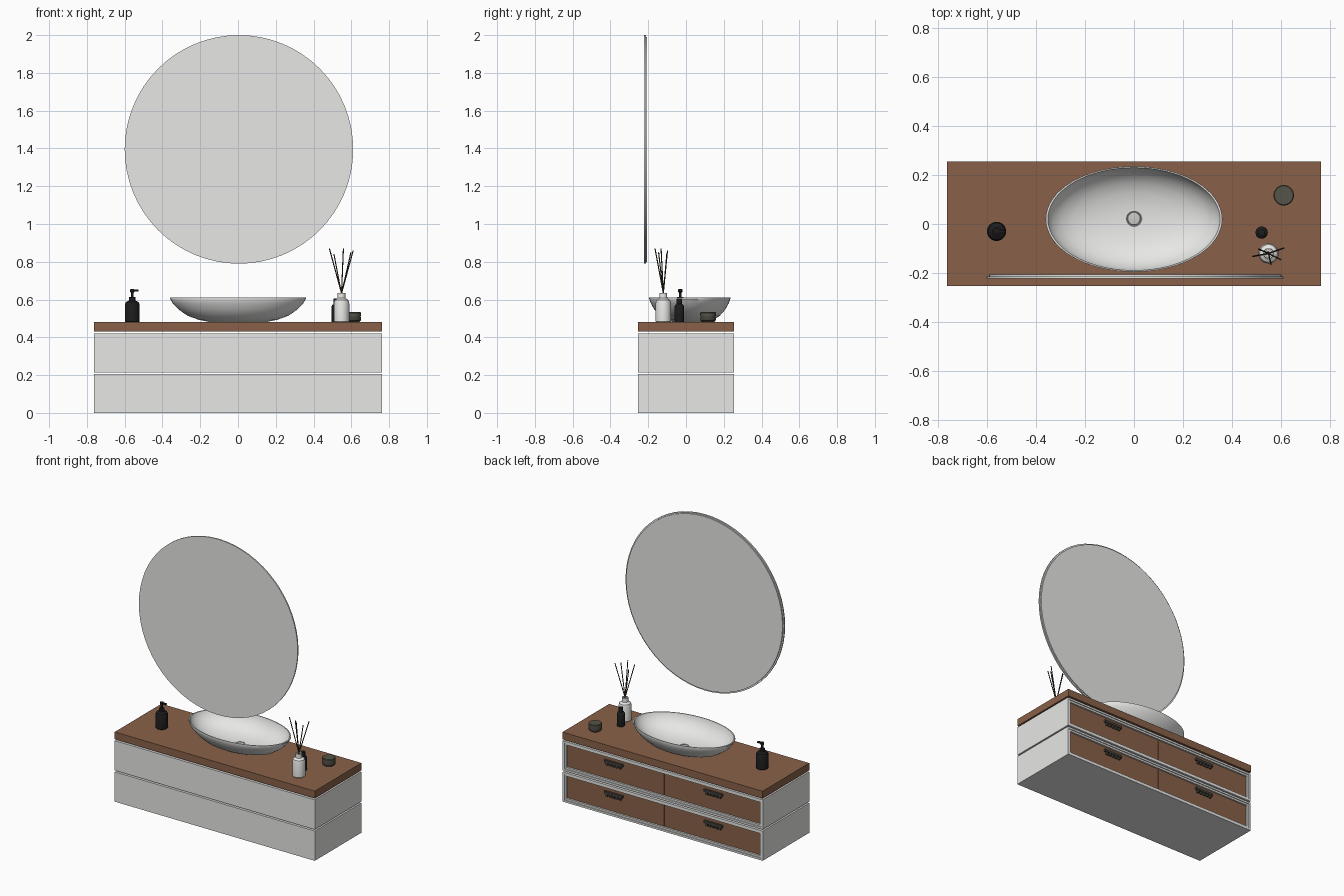
import bpy, bmesh, math
from mathutils import Vector, Matrix

if "Cube" in bpy.data.objects:
    bpy.data.objects.remove(bpy.data.objects["Cube"], do_unlink=True)


def material(name, rgb):
    m = bpy.data.materials.new(name)
    m.use_nodes = True
    m.diffuse_color = (*rgb, 1)
    m.node_tree.nodes["Principled BSDF"].inputs["Base Color"].default_value = (*rgb, 1)
    return m


WHITE = material("white lacquer", (0.8, 0.8, 0.79))
WOOD = material("brown wood", (0.25, 0.12, 0.065))
BLACK = material("black plastic", (0.012, 0.012, 0.012))
BRONZE = material("dark bronze", (0.06, 0.055, 0.045))
OLIVE = material("olive glass", (0.09, 0.09, 0.065))
REED = material("dark reed", (0.06, 0.035, 0.02))
STEEL = material("light steel", (0.6, 0.6, 0.59))


def finish(name, bm, mat, smooth=False):
    bmesh.ops.recalc_face_normals(bm, faces=bm.faces)
    me = bpy.data.meshes.new(name)
    bm.to_mesh(me)
    bm.free()
    me.materials.append(mat)
    if smooth:
        me.polygons.foreach_set("use_smooth", [True] * len(me.polygons))
        me.set_sharp_from_angle(angle=math.radians(35))
    ob = bpy.data.objects.new(name, me)
    bpy.context.collection.objects.link(ob)
    return ob


def box_mesh(lo, hi):
    bm = bmesh.new()
    lo, hi = Vector(lo), Vector(hi)
    bmesh.ops.create_cube(bm, size=1, matrix=Matrix.Translation((lo + hi) / 2)
                          @ Matrix.Diagonal((*(hi - lo), 1)))
    return bm


def box(name, lo, hi, mat):
    return finish(name, box_mesh(lo, hi), mat)


def lathe(name, profile, loc, mat, scale=(1, 1), segs=32):
    """Spin (radius, height) points around the upright axis."""
    bm = bmesh.new()
    vs = [bm.verts.new((r, 0, z)) for r, z in profile]
    es = [bm.edges.new(p) for p in zip(vs, vs[1:])]
    bmesh.ops.spin(bm, geom=vs + es, cent=(0, 0, 0), axis=(0, 0, 1),
                   angle=math.tau, steps=segs, use_duplicate=False)
    bmesh.ops.remove_doubles(bm, verts=bm.verts, dist=1e-5)
    bmesh.ops.scale(bm, vec=(*scale, 1), verts=bm.verts)
    ob = finish(name, bm, mat, True)
    ob.location = loc
    return ob


def rod(name, a, b, radius, mat):
    a, b = Vector(a), Vector(b)
    bm = bmesh.new()
    rot = (b - a).to_track_quat('Z', 'Y').to_matrix().to_4x4()
    bmesh.ops.create_cone(bm, cap_ends=True, segments=8, radius1=radius, radius2=radius,
                          depth=(b - a).length, matrix=Matrix.Translation((a + b) / 2) @ rot)
    return finish(name, bm, mat, True)


W, D, TOP = 0.762, 0.253, 0.48

# Drawer units: white cases with a stepped recess, wood fronts and pulls
for level, z0 in (("lower", 0.0), ("upper", 0.215)):
    z1 = z0 + 0.205
    bm = box_mesh((-W, -D, z0), (W, D, z1))
    bm.faces.ensure_lookup_table()
    face = max(bm.faces, key=lambda f: f.calc_center_median().y)
    for width, depth in ((0.013, 0.006), (0.012, 0.014)):
        bmesh.ops.inset_region(bm, faces=[face], thickness=width, use_even_offset=True)
        bmesh.ops.inset_region(bm, faces=[face], thickness=0.0005, depth=-depth)
    finish(level + "_case", bm, WHITE)
    for side, s in (("left", 1), ("right", -1)):
        name = f"{level}_{side}"
        xa, xb = sorted((s * 0.002, s * (W - 0.028)))
        box(name + "_drawer_front", (xa, D - 0.03, z0 + 0.028), (xb, D - 0.014, z1 - 0.028), WOOD)
        xc = s * 0.38
        box(name + "_pull_bar", (xc - 0.07, D - 0.016, z0 + 0.14),
            (xc + 0.07, D - 0.001, z0 + 0.157), BRONZE)
        for i in range(5):
            x = xc + (i - 2) * 0.025
            box(f"{name}_pull_tooth_{i}", (x - 0.007, D - 0.016, z0 + 0.122),
                (x + 0.007, D - 0.003, z0 + 0.142), BRONZE)

# Countertop
box("countertop", (-W, -D, 0.43), (W, 0.255, TOP), WOOD)

# Oval vessel basin with drain
basin = [(0, 0), (0.40, 0), (0.58, 0.013), (0.74, 0.034), (0.87, 0.066), (0.96, 0.1),
         (1, 0.124), (0.998, 0.13), (0.975, 0.13), (0.965, 0.12), (0.92, 0.095),
         (0.82, 0.064), (0.68, 0.041), (0.5, 0.024), (0.25, 0.014), (0, 0.011)]
lathe("basin", basin, (0, 0.02, TOP), WHITE, (0.36, 0.215), 64)
lathe("drain", [(0.034, 0.008), (0.034, 0.016), (0.03, 0.018), (0.027, 0.015),
                (0.025, 0.019), (0, 0.022)], (0, 0.022, TOP), STEEL)

# Round mirror: backing disc and slightly smaller glass
for name, r, depth, y in (("mirror_backing", 0.605, 0.009, -0.222),
                          ("mirror_glass", 0.596, 0.007, -0.213)):
    disc = lathe(name, [(0, 0), (r, 0), (r, depth), (0, depth)], (0.005, y, 1.395), WHITE, segs=64)
    disc.rotation_euler.x = -math.pi / 2

# Soap bottle with pump
sx, sy = -0.56, -0.03
lathe("soap_bottle", [(0, 0), (0.036, 0), (0.039, 0.004), (0.039, 0.095), (0.034, 0.106),
                      (0.018, 0.115), (0.018, 0.132), (0.007, 0.134), (0.007, 0.158),
                      (0.012, 0.16), (0.012, 0.174), (0, 0.176)], (sx, sy, TOP), BLACK)
box("pump_nozzle", (sx, sy - 0.006, TOP + 0.163), (sx + 0.034, sy + 0.006, TOP + 0.173), BLACK)

# Small capped bottle
lathe("small_bottle", [(0, 0), (0.024, 0), (0.025, 0.003), (0.025, 0.085), (0.02, 0.093),
                       (0.014, 0.096), (0.014, 0.125), (0, 0.126)], (0.52, -0.035, TOP), BLACK)

# Reed diffuser
dx, dy = 0.548, -0.12
lathe("diffuser_bottle", [(0, 0), (0.038, 0), (0.041, 0.004), (0.041, 0.1), (0.036, 0.117),
                          (0.021, 0.127), (0.02, 0.155), (0.014, 0.155), (0.014, 0.12),
                          (0, 0.12)], (dx, dy, TOP), WHITE)
for i, (x, y, z) in enumerate(((-0.064, -0.012, 0.87), (-0.04, 0.018, 0.84), (0.01, -0.044, 0.87),
                               (0.062, 0.022, 0.86), (0.05, -0.025, 0.85))):
    rod(f"reed_{i}", (dx - x * 0.12, dy - y * 0.12, 0.605), (dx + x, dy + y, z), 0.003, REED)

# Low jar with lid
lathe("jar", [(0, 0), (0.03, 0), (0.04, 0.008), (0.042, 0.02), (0.038, 0.034), (0, 0.034)],
      (0.61, 0.117, TOP), BRONZE)
lathe("jar_lid", [(0, 0.034), (0.042, 0.034), (0.042, 0.05), (0.038, 0.053), (0, 0.053)],
      (0.61, 0.117, TOP), OLIVE)
